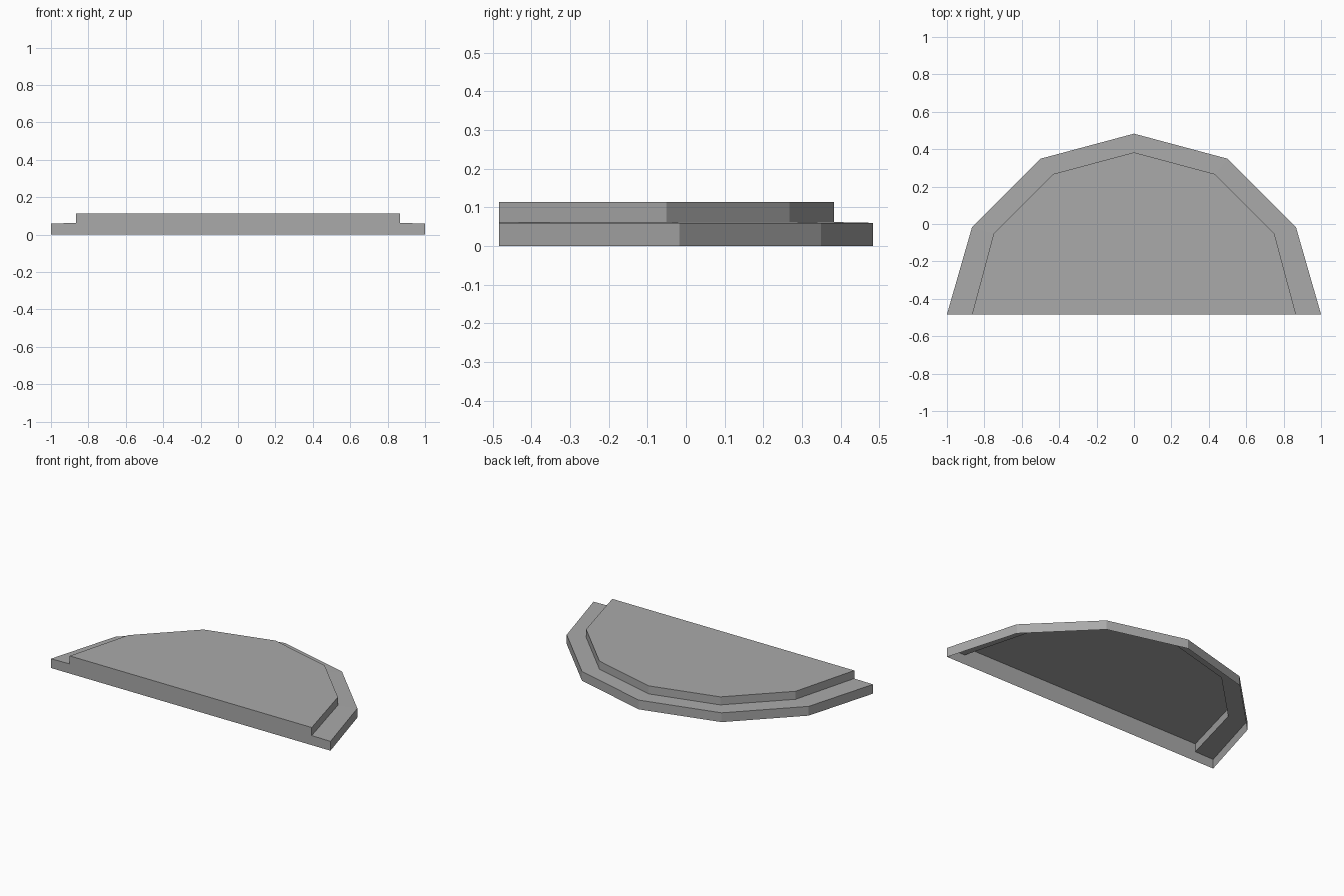
import bpy
import bmesh
from math import sin, cos, pi

cube = bpy.data.objects.get("Cube")
if cube:
    bpy.data.objects.remove(cube)

FRONT_Y = -0.483
SEGMENTS = 6

stone = bpy.data.materials.new("stone_grey")
stone.use_nodes = True
stone.diffuse_color = (0.4, 0.4, 0.4, 1)
stone.node_tree.nodes["Principled BSDF"].inputs["Base Color"].default_value = (0.4, 0.4, 0.4, 1)


def half_ring(bm, radius, centre_y, z):
    """Half of a twelve-sided ring, its ends held on the straight front."""
    ring = []
    for i in range(SEGMENTS + 1):
        a = pi * i / SEGMENTS
        y = FRONT_Y if i in (0, SEGMENTS) else centre_y + radius * sin(a)
        ring.append(bm.verts.new((radius * cos(a), y, z)))
    return ring


bm = bmesh.new()

# Rings from the ground up: lower wall, sloping ledge, upper wall
rings = [
    half_ring(bm, 1.0, -0.517, 0.0),
    half_ring(bm, 1.0, -0.517, 0.06),
    half_ring(bm, 0.866, FRONT_Y, 0.062),
    half_ring(bm, 0.866, FRONT_Y, 0.114),
]
for low, high in zip(rings, rings[1:]):
    for i in range(SEGMENTS):
        bm.faces.new((low[i], low[i + 1], high[i + 1], high[i]))

# Flat top, and the stepped front wall; the underside stays open
bm.faces.new(rings[-1])
bm.faces.new([r[-1] for r in rings] + [r[0] for r in reversed(rings)])

mesh = bpy.data.meshes.new("stepped_platform")
bm.to_mesh(mesh)
bm.free()
mesh.materials.append(stone)
platform = bpy.data.objects.new("stepped_platform", mesh)
bpy.context.collection.objects.link(platform)
